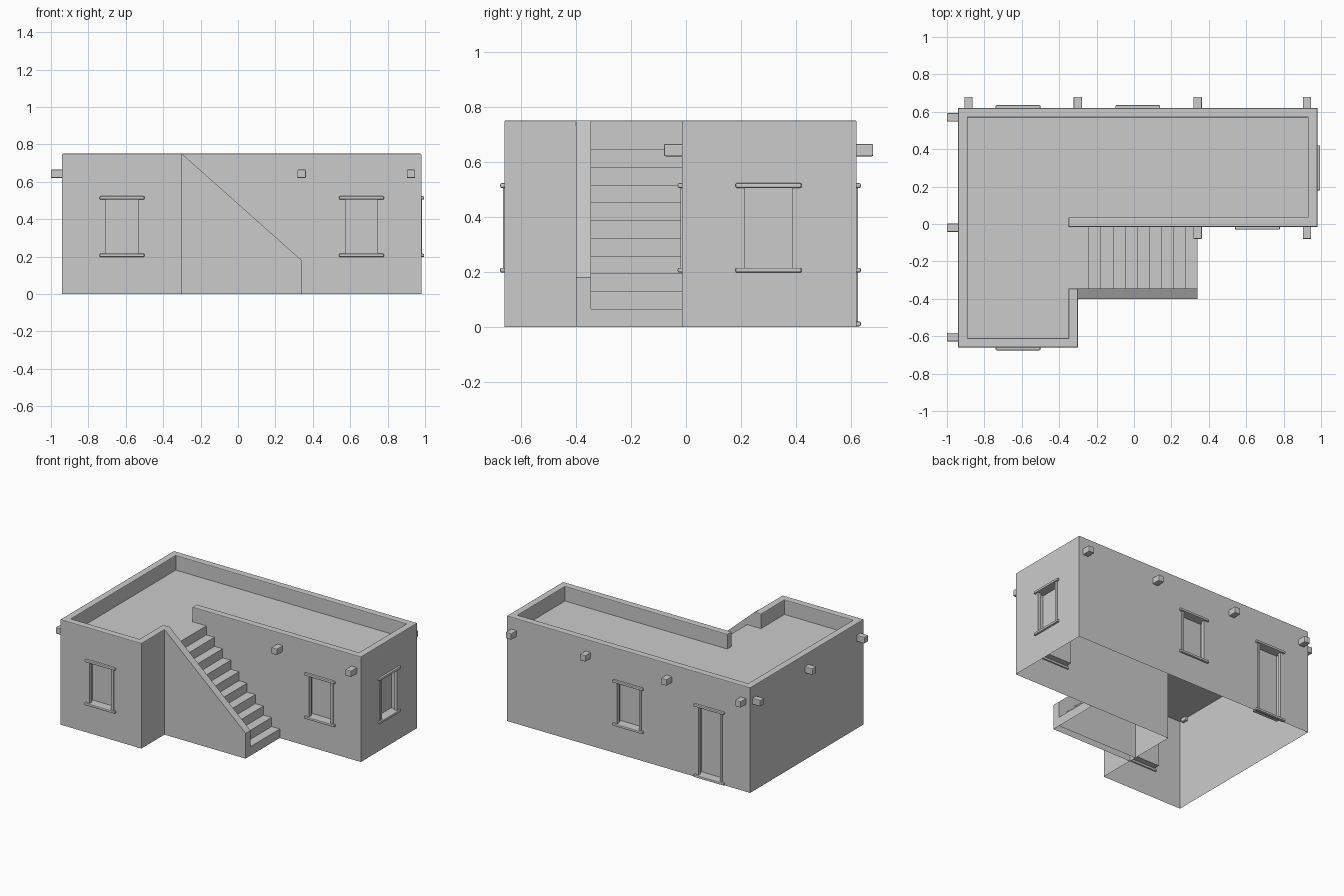
import bpy, bmesh
from mathutils import Matrix, Vector

if "Cube" in bpy.data.objects:
    bpy.data.objects.remove(bpy.data.objects["Cube"])

ROOF, TOP, DEPTH = 0.645, 0.75, 0.05
L_PLAN = [(-.94, -.66), (-.30, -.66), (-.30, -.015), (.98, -.015), (.98, .62), (-.94, .62)]
# wall index -> list of (name, distance along wall, bottom of opening, top of opening)
OPENINGS = {0: [("front_left_window", .32, .215, .505)],
            2: [("front_right_window", .96, .215, .505)],
            3: [("side_window", .315, .215, .505)],
            4: [("back_window", .96, .215, .505), ("back_door", 1.60, .02, .505)]}


def finish(bm, name, matrix=None, recalc=True):
    bmesh.ops.remove_doubles(bm, verts=bm.verts, dist=1e-5)
    if recalc:
        bmesh.ops.recalc_face_normals(bm, faces=bm.faces)
    me = bpy.data.meshes.new(name)
    bm.to_mesh(me)
    bm.free()
    ob = bpy.data.objects.new(name, me)
    bpy.context.collection.objects.link(ob)
    if matrix:
        ob.matrix_world = matrix
    return ob


def face(bm, pts):
    return bm.faces.new([bm.verts.new(p) for p in pts])


def box(name, lo, hi, matrix=None, bevel=.005):
    lo, hi = Vector(lo), Vector(hi)
    bm = bmesh.new()
    bmesh.ops.create_cube(bm, size=1, matrix=Matrix.Translation((lo + hi) / 2) @ Matrix.Diagonal((*(hi - lo), 1)))
    if bevel:
        bmesh.ops.bevel(bm, geom=bm.edges[:], offset=bevel, segments=2, affect='EDGES', profile=.5)
    return finish(bm, name, matrix)


def wall_frame(p, q):
    # local x runs along the wall, local y points into the building
    d = (Vector(q) - Vector(p)).normalized()
    return Matrix(((d.x, -d.y, 0, p[0]), (d.y, d.x, 0, p[1]), (0, 0, 1, 0), (0, 0, 0, 1)))


# Hollow walls with recessed openings, and the roof deck
walls = bmesh.new()
for i, p in enumerate(L_PLAN):
    q = L_PLAN[(i + 1) % len(L_PLAN)]
    m = wall_frame(p, q)
    length = (Vector(q) - Vector(p)).length

    def quad(*pts):
        face(walls, [m @ Vector(c) for c in pts])

    def panel(u0, u1, z0, z1, y=0):
        quad((u0, y, z0), (u1, y, z0), (u1, y, z1), (u0, y, z1))

    u = 0
    for name, c, z0, z1 in OPENINGS.get(i, []):
        a, b, d = c - .10, c + .10, DEPTH
        panel(u, a, 0, ROOF)
        panel(a, b, 0, z0)
        panel(a, b, z1, ROOF)
        panel(a, b, z0, z1, d)
        quad((a, 0, z0), (b, 0, z0), (b, d, z0), (a, d, z0))
        quad((a, 0, z1), (a, d, z1), (b, d, z1), (b, 0, z1))
        quad((a, 0, z0), (a, d, z0), (a, d, z1), (a, 0, z1))
        quad((b, 0, z0), (b, 0, z1), (b, d, z1), (b, d, z0))
        u = b
        # Sill, lintel and side trim
        for part, z in (("sill", z0 - .0175), ("lintel", z1)):
            box(f"{name}_{part}", (c - .12, -.015, z), (c + .12, .01, z + .0175), m)
        for part, x in (("left_jamb", a - .003), ("right_jamb", b - .015)):
            box(f"{name}_{part}", (x, -.005, z0), (x + .018, .02, z1), m, 0)
    panel(u, length, 0, ROOF)
face(walls, [(x, y, ROOF) for x, y in L_PLAN])
finish(walls, "walls_and_roof", recalc=False)

# Parapet, left open where the stairs arrive
outer = [(-.30, -.345), (-.30, -.66), (-.94, -.66), (-.94, .62), (.98, .62), (.98, -.015), (-.35, -.015)]
inner = [(-.35, -.345), (-.35, -.61), (-.89, -.61), (-.89, .57), (.93, .57), (.93, .035), (-.35, .035)]
bm = bmesh.new()
for k in range(len(outer) - 1):
    o0, o1, i0, i1 = outer[k], outer[k + 1], inner[k], inner[k + 1]
    face(bm, [(*o0, TOP), (*o1, TOP), (*i1, TOP), (*i0, TOP)])
    for a, b in ((o0, o1), (i1, i0)):
        face(bm, [(*a, ROOF), (*b, ROOF), (*b, TOP), (*a, TOP)])
for k in (0, -1):
    a, b = outer[k], inner[k]
    face(bm, [(*a, ROOF), (*b, ROOF), (*b, TOP), (*a, TOP)])
bmesh.ops.remove_doubles(bm, verts=bm.verts, dist=1e-5)
bmesh.ops.recalc_face_normals(bm, faces=bm.faces)
rim = [e for e in bm.edges if all(v.co.z > .74 for v in e.verts) and e.calc_face_angle(0) > .5]
bmesh.ops.bevel(bm, geom=rim, offset=.005, segments=2, affect='EDGES', profile=.5)
finish(bm, "parapet")

# Ten steps, as an open strip of risers and treads
bm = bmesh.new()
y0, y1, run, rise = -.345, -.015, .0644, ROOF / 10
for s in range(10):
    x, z = .34 - run * s, rise * s
    x2 = x - run if s < 9 else -.30
    face(bm, [(x, y0, z), (x, y1, z), (x, y1, z + rise), (x, y0, z + rise)])
    face(bm, [(x, y0, z + rise), (x, y1, z + rise), (x2, y1, z + rise), (x2, y0, z + rise)])
finish(bm, "stairs")

# Sloping side wall of the stairs, open underneath
profile = [(-.30, 0), (.34, 0), (.34, .18), (-.30, TOP)]
bm = bmesh.new()
for y in (-.40, -.345):
    face(bm, [(x, y, z) for x, z in profile])
for (xa, za), (xb, zb) in zip(profile[1:], profile[2:]):
    face(bm, [(xa, -.40, za), (xb, -.40, zb), (xb, -.345, zb), (xa, -.345, za)])
finish(bm, "stair_side_wall")

# Projecting beam ends
z0, z1, h = .62, .665, .0225
for n, x in enumerate((-.885, -.30, .34, .925)):
    box(f"back_beam_{n}", (x - h, .60, z0), (x + h, .68, z1))
    if x > 0:
        box(f"front_beam_{n}", (x - h, -.08, z0), (x + h, .0, z1))
for n, y in enumerate((-.605, -.02, .57)):
    box(f"left_beam_{n}", (-1.0, y - h, z0), (-.92, y + h, z1))
